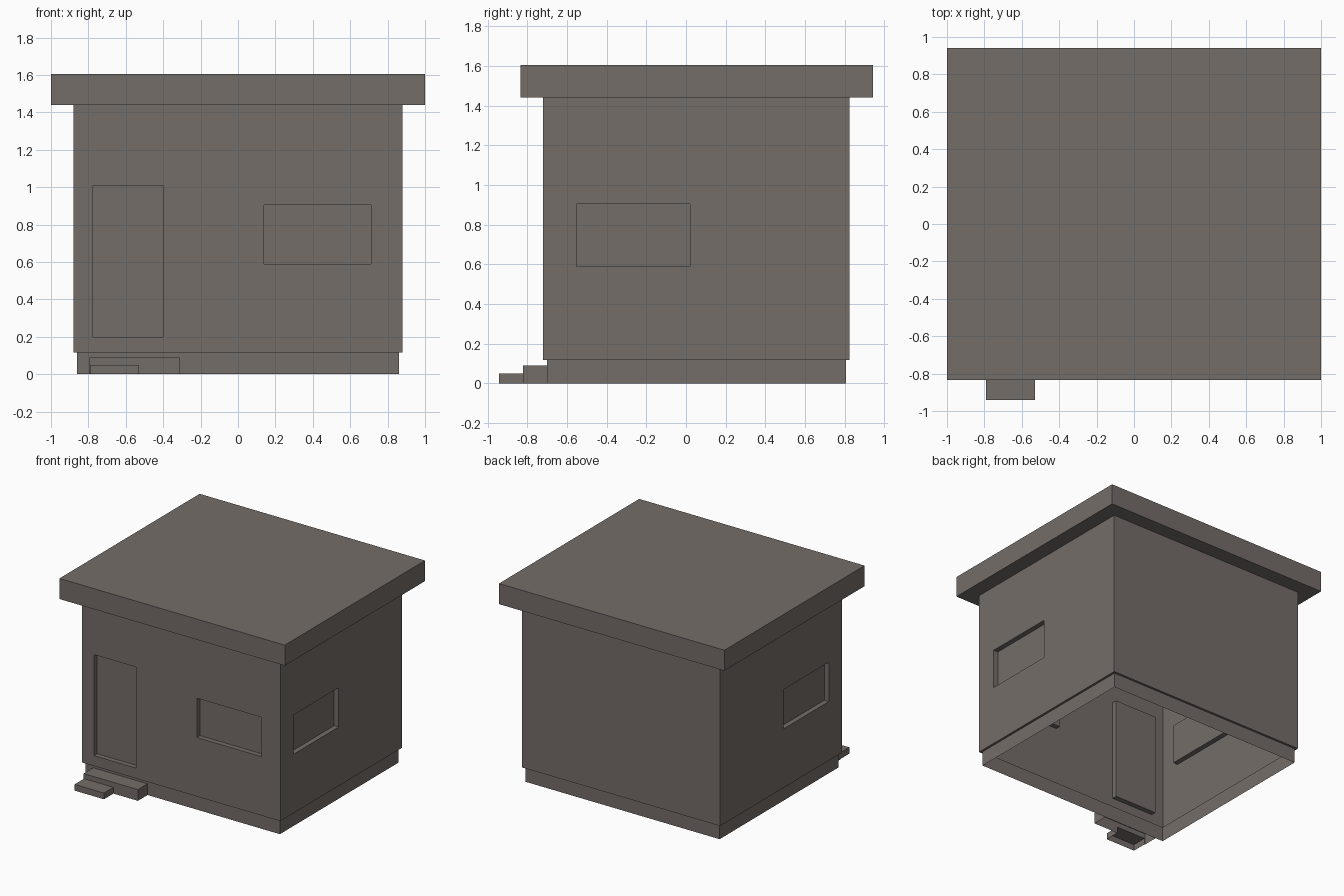
import bpy, bmesh
from mathutils import Vector

if "Cube" in bpy.data.objects:
    bpy.data.objects.remove(bpy.data.objects["Cube"])

stone = bpy.data.materials.new("warm_grey")
stone.diffuse_color = (0.175, 0.153, 0.140, 1)
stone.use_nodes = True
stone.node_tree.nodes["Principled BSDF"].inputs["Base Color"].default_value = stone.diffuse_color

Z = Vector((0, 0, 1))
# wall directions: (horizontal axis, outward normal)
SIDES = {"front": (Vector((1, 0, 0)), Vector((0, -1, 0))),
         "right": (Vector((0, 1, 0)), Vector((1, 0, 0))),
         "back": (Vector((-1, 0, 0)), Vector((0, 1, 0))),
         "left": (Vector((0, -1, 0)), Vector((-1, 0, 0)))}


def quad(bm, *pts):
    bm.faces.new([bm.verts.new(p) for p in pts])


def corners(side, dist, rect):
    """Four outline points of a rectangle (u0, u1, z0, z1) on a side plane."""
    u, n = SIDES[side]
    u0, u1, z0, z1 = rect
    return [u * a + n * dist + Z * z
            for a, z in ((u0, z0), (u1, z0), (u1, z1), (u0, z1))]


def panel(bm, side, dist, rect, hole=None):
    """Flat panel, optionally with one rectangular opening."""
    if not hole:
        quad(bm, *corners(side, dist, rect))
        return
    us = sorted({rect[0], hole[0], hole[1], rect[1]})
    zs = sorted({rect[2], hole[2], hole[3], rect[3]})
    for a, b in zip(us, us[1:]):
        for c, d in zip(zs, zs[1:]):
            if not (hole[0] <= a < hole[1] and hole[2] <= c < hole[3]):
                quad(bm, *corners(side, dist, (a, b, c, d)))


def tunnel(bm, side, dist, rect, out, skip_bottom=False):
    """Side faces joining a rectangle to its copy moved outward by out."""
    p, q = corners(side, dist, rect), corners(side, dist + out, rect)
    for i in range(1 if skip_bottom else 0, 4):
        j = (i + 1) % 4
        quad(bm, p[i], p[j], q[j], q[i])


def recess(bm, side, dist, rect, depth=0.04):
    tunnel(bm, side, dist, rect, -depth)
    panel(bm, side, dist - depth, rect)


def ledge(bm, inner, outer, z, up):
    """Horizontal ring between two plan rectangles (x, y0, y1)."""
    def ring(r):
        return [Vector((x, y, z)) for x, y in
                ((-r[0], r[1]), (r[0], r[1]), (r[0], r[2]), (-r[0], r[2]))]
    a, b = ring(inner), ring(outer)
    for i in range(4):
        j = (i + 1) % 4
        pts = [b[i], b[j], a[j], a[i]]
        quad(bm, *(pts if up else pts[::-1]))


def spans(plan):
    """Distance and horizontal range of each side of a plan rectangle."""
    x, y0, y1 = plan
    return {"front": (-y0, -x, x), "right": (x, y0, y1),
            "back": (y1, -x, x), "left": (x, -y1, -y0)}


def finish(bm, name):
    bmesh.ops.remove_doubles(bm, verts=bm.verts, dist=1e-4)
    mesh = bpy.data.meshes.new(name)
    bm.to_mesh(mesh)
    bm.free()
    mesh.materials.append(stone)
    bpy.context.collection.objects.link(bpy.data.objects.new(name, mesh))


PLINTH, WALLS, ROOF = (0.862, -0.70, 0.805), (0.88, -0.72, 0.823), (1.0, -0.835, 0.942)
Z_BASE, Z_EAVE, Z_TOP = 0.117, 1.44, 1.605

# plinth: open shell with a ledge up to the wider walls
bm = bmesh.new()
for side, (d, a, b) in spans(PLINTH).items():
    panel(bm, side, d, (a, b, 0, Z_BASE))
ledge(bm, PLINTH, WALLS, Z_BASE, False)
finish(bm, "plinth")

# walls with recessed door and windows
door = (-0.775, -0.40, 0.20, 1.01)
openings = {"front": (0.14, 0.712, 0.59, 0.905),
            "right": (-0.553, 0.02, 0.59, 0.905),
            "left": (-0.02, 0.553, 0.59, 0.905)}
bm = bmesh.new()
for side, (d, a, b) in spans(WALLS).items():
    hole = openings.get(side)
    if side == "front":
        panel(bm, side, d, (a, -0.1, Z_BASE, Z_EAVE), door)
        recess(bm, side, d, door)
        a = -0.1
    panel(bm, side, d, (a, b, Z_BASE, Z_EAVE), hole)
    if hole:
        recess(bm, side, d, hole)
finish(bm, "walls")

# overhanging flat roof
bm = bmesh.new()
ledge(bm, WALLS, ROOF, Z_EAVE, False)
for side, (d, a, b) in spans(ROOF).items():
    panel(bm, side, d, (a, b, Z_EAVE, Z_TOP))
x, y0, y1 = ROOF
quad(bm, *[Vector((p, q, Z_TOP)) for p, q in ((-x, y0), (x, y0), (x, y1), (-x, y1))])
finish(bm, "roof")

# two entrance steps, hollow underneath
upper, lower = (-0.795, -0.313, 0, 0.09), (-0.79, -0.53, 0, 0.05)
bm = bmesh.new()
tunnel(bm, "front", 0.70, upper, 0.122, True)
panel(bm, "front", 0.822, upper, lower)
finish(bm, "upper_step")
bm = bmesh.new()
tunnel(bm, "front", 0.822, lower, 0.12, True)
panel(bm, "front", 0.942, lower)
finish(bm, "lower_step")
